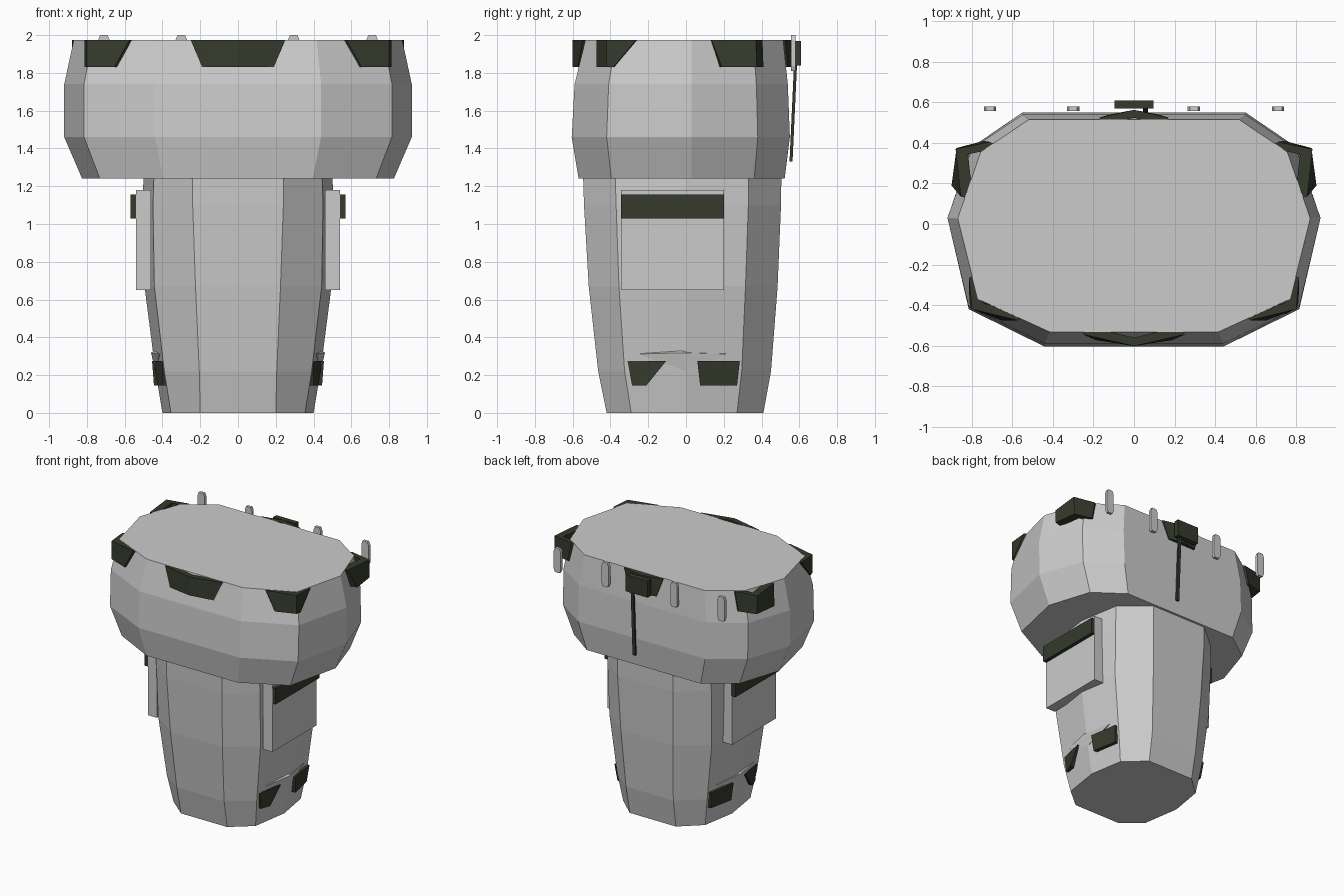
import bpy, bmesh

if "Cube" in bpy.data.objects:
    bpy.data.objects.remove(bpy.data.objects["Cube"])

def material(name, rgb):
    m = bpy.data.materials.new(name)
    m.diffuse_color = (*rgb, 1)
    m.use_nodes = True
    m.node_tree.nodes["Principled BSDF"].inputs["Base Color"].default_value = m.diffuse_color
    return m

GREY = material("light grey", (0.60, 0.60, 0.60))
GREEN = material("dark olive", (0.035, 0.042, 0.025))

def loft(name, rings, mat):
    """Closed flat-shaded solid through rings of equal point count."""
    bm = bmesh.new()
    vs = [[bm.verts.new(p) for p in r] for r in rings]
    n = len(vs[0])
    for a, b in zip(vs, vs[1:]):
        for i in range(n):
            j = (i + 1) % n
            bm.faces.new((a[i], a[j], b[j], b[i]))
    bm.faces.new(vs[0][::-1])
    bm.faces.new(vs[-1])
    bmesh.ops.recalc_face_normals(bm, faces=bm.faces)
    me = bpy.data.meshes.new(name)
    bm.to_mesh(me)
    bm.free()
    me.materials.append(mat)
    ob = bpy.data.objects.new(name, me)
    bpy.context.collection.objects.link(ob)
    return ob

def box(name, x0, x1, y0, y1, z0, z1, mat):
    r = [(x0, y0), (x1, y0), (x1, y1), (x0, y1)]
    return loft(name, [[(x, y, z) for x, y in r] for z in (z0, z1)], mat)

def ten_sided(half, z):
    """Mirror five right-hand points into a ten-point ring."""
    return [(x, y, z) for x, y in half] + [(-x, y, z) for x, y in half[::-1]]

# lower body: z, front flat, corner x, side x, front y, front corner y, back corner y, back y
body = [(0.0, .20, .355, .40, -.42, -.29, .27, .41),
        (.22, .205, .39, .437, -.465, -.325, .295, .45),
        (.67, .225, .443, .495, -.515, -.355, .315, .485),
        (1.10, .24, .45, .505, -.54, -.37, .33, .503),
        (1.26, .24, .445, .50, -.545, -.375, .33, .505)]
loft("lower_body", [ten_sided([(f, y0), (c, y1), (s, 0), (c, y2), (f, y3)], z)
                    for z, f, c, s, y0, y1, y2, y3 in body], GREY)

# wide upper body: z, x scale, front y scale, back y scale
outline = [(.44, -.605), (.815, -.42), (.92, .03), (.80, .38), (.55, .55)]
upper = [(1.24, .897, .94, .95), (1.46, 1, 1, 1), (1.74, 1, .975, .98), (1.975, .945, .88, .935)]
loft("upper_body", [ten_sided([(x * sx, y * (sf if y < 0 else sb)) for x, y in outline], z)
                    for z, sx, sf, sb in upper], GREY)

# bent green guards along the upper rim
def guard(name, bottom, top):
    rings = []
    for pts, z in ((bottom, 1.83), (top, 1.974)):
        inner = [(x * .93, y * .93) for x, y in pts[::-1]]
        rings.append([(x, y, z) for x, y in pts + inner])
    loft(name, rings, GREEN)

guard("front_guard", [(-.19, -.572), (0, -.602), (.19, -.572)],
      [(-.25, -.545), (0, -.602), (.25, -.545)])
guard("back_guard", [(-.12, .54), (0, .563), (.12, .54)],
      [(-.17, .525), (0, .563), (.17, .525)])

for s, side in ((1, "right"), (-1, "left")):
    def flip(pts):
        return [(s * p[0], *p[1:]) for p in pts]

    guard(side + "_front_corner_guard", flip([(.655, -.475), (.80, -.42), (.812, -.385)]),
          flip([(.575, -.475), (.80, -.42), (.814, -.265)]))
    guard(side + "_back_corner_guard", flip([(.74, .41), (.875, .375), (.90, .19)]),
          flip([(.71, .405), (.88, .37), (.855, .135)]))

    # side panel with green bar
    xs = sorted((s * .46, s * .54))
    box(side + "_panel", *xs, -.345, .20, .65, 1.18, GREY)
    xs = sorted((s * .53, s * .568))
    box(side + "_panel_bar", *xs, -.345, .20, 1.03, 1.155, GREEN)

    # small green foot plates
    front = [(.40, -.31, .275), (.444, -.105, .275), (.427, -.21, .145), (.40, -.285, .145)]
    back = [(.455, .06, .275), (.42, .285, .275), (.405, .27, .145), (.445, .075, .145)]
    for name, pts in (("front", front), ("back", back)):
        inner = [(x - .045, y, z) for x, y, z in pts]
        loft(f"{side}_{name}_foot_plate", [flip(pts), flip(inner)], GREEN)

    # shallow ridge above the foot plates
    ridge = [(.415, -.25, .312), (.46, -.02, .318), (.42, .22, .312), (.438, 0, .22)]
    inner = [(.39, -.25, .316), (.43, -.02, .345), (.39, .22, .316), (.40, 0, .22)]
    loft(side + "_ridge", [flip(ridge), flip(inner)], GREY)

# four chamfered pegs behind the rim
for i, x in enumerate((-.71, -.30, .295, .71)):
    rings = []
    for z, w in ((1.81, .02), (1.835, .03), (1.975, .03), (2.0, .02)):
        rings.append([(x - w, .557, z), (x + w, .557, z), (x + w, .58, z), (x - w, .58, z)])
    loft(f"back_peg_{i + 1}", rings, GREY)

# back buckle and hanging strap
box("back_buckle", -.095, .095, .57, .61, 1.84, 1.97, GREEN)
loft("back_strap", [[(.045, y, z), (.068, y, z), (.068, y + .016, z), (.045, y + .016, z)]
                    for y, z in ((.548, 1.33), (.572, 1.85))], GREEN)
